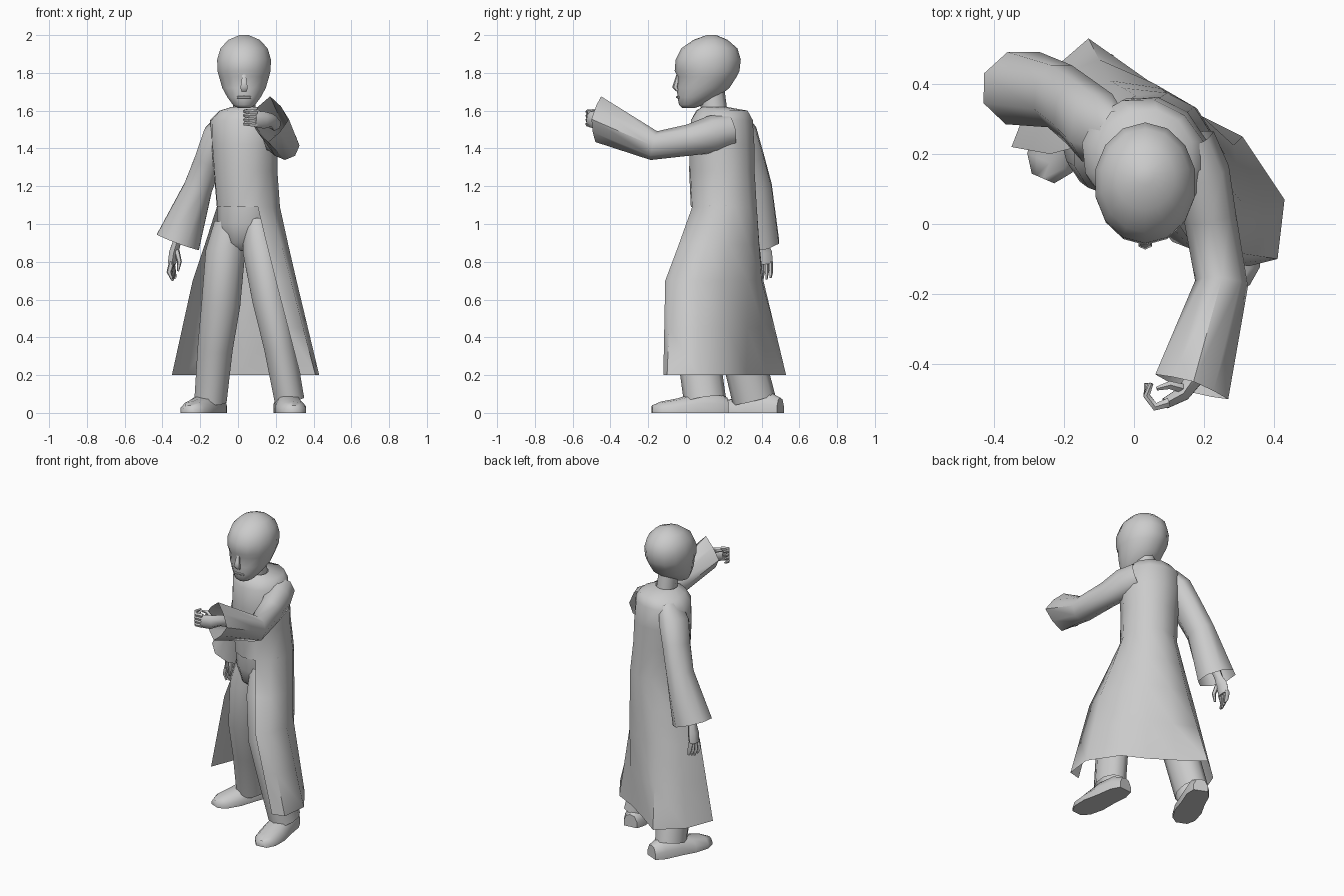
import bpy, math
from mathutils import Vector as V


def loft(name, rings, closed=True, cap0=False, cap1=False):
    """Skin a list of equally sized point rings."""
    n = len(rings[0])
    verts = [tuple(p) for r in rings for p in r]
    faces = []
    for k in range(len(rings) - 1):
        for i in range(n if closed else n - 1):
            j = (i + 1) % n
            faces.append((k*n + i, k*n + j, (k+1)*n + j, (k+1)*n + i))
    if cap0:
        faces.append(tuple(reversed(range(n))))
    if cap1:
        faces.append(tuple(range((len(rings) - 1)*n, len(rings)*n)))
    me = bpy.data.meshes.new(name)
    me.from_pydata(verts, [], faces)
    ob = bpy.data.objects.new(name, me)
    bpy.context.collection.objects.link(ob)
    return ob


def tube(name, stations, sides=8, ref=(0, 0, 1), caps=(True, True), end_n=None, turn=0, pinch=1):
    """Stations are (x, y, z, ru, rv): ru runs along ref, rv across it; pinch squares off the end."""
    c = [V(s[:3]) for s in stations]
    rings = []
    for k, s in enumerate(stations):
        last = k == len(c) - 1
        n = (c[min(k+1, len(c)-1)] - c[max(k-1, 0)]).normalized()
        if end_n and last:
            n = V(end_n).normalized()
        u = (V(ref) - n*V(ref).dot(n)).normalized()
        w = n.cross(u)
        ring = []
        for i in range(sides):
            a = turn + 2*math.pi*i/sides
            f = pinch if last and i % 2 else 1
            ring.append(c[k] + (u*s[3]*math.cos(a) + w*s[4]*math.sin(a))*f)
        rings.append(ring)
    return loft(name, rings, True, *caps)


# Torso axes: the chest is turned toward -x
SIDE, FACE = V((.89, -.45, 0)), V((-.45, -.89, 0))


def body_point(cx, cy, z, a, b, deg):
    t = math.radians(deg)
    return V((cx, cy, z)) + SIDE*a*math.cos(t) + FACE*b*math.sin(t)


# Robe top
torso = [(.035, .15, 1.62, .07, .065), (.035, .19, 1.60, .135, .14), (.03, .19, 1.55, .185, .165),
         (.035, .19, 1.42, .182, .175), (.04, .19, 1.28, .172, .178), (.055, .2, 1.09, .17, .18)]
top = loft("robe", [[body_point(*s, 15 + 30*i) for i in range(12)] for s in torso])

# Robe skirt, open at the front
waist = [body_point(*torso[-1], 45 - 30*i) for i in range(9)]
knee = [(.20, -.11), (.28, -.08), (.31, .06), (.26, .2), (.18, .33),
        (.06, .4), (-.07, .41), (-.19, .33), (-.24, .2)]
hem = [(.33, -.12), (.41, -.1), (.43, .07), (.31, .25), (.17, .32),
       (.02, .42), (-.13, .53), (-.28, .4), (-.35, .22)]
thigh = [V(((w.x + k[0])/2, (w.y + k[1])/2, .89)) for w, k in zip(waist, knee)]
skirt = loft("robe_skirt", [waist, thigh, [V((x, y, .70)) for x, y in knee],
             [V((k[0]*.5 + h[0]*.5, k[1]*.5 + h[1]*.5, .45)) for k, h in zip(knee, hem)],
             [V((x, y, .20)) for x, y in hem]], closed=False)

# Weld the two robe halves at the waist
top.select_set(True)
skirt.select_set(True)
bpy.context.view_layer.objects.active = top
bpy.ops.object.join()
bpy.ops.object.mode_set(mode='EDIT')
bpy.ops.mesh.select_all(action='SELECT')
bpy.ops.mesh.remove_doubles(threshold=.001)
bpy.ops.object.mode_set(mode='OBJECT')

# Trousers
loft("trouser_hips", [[body_point(x, y, z, a, b, 30*i) for i in range(12)] for x, y, z, a, b in
     [(.055, .2, 1.10, .165, .172), (.045, .19, 1.0, .158, .155), (.03, .18, .9, .12, .11),
      (.025, .18, .86, .04, .06)]])
tube("back_leg", [(-.04, .21, 1.0, .11, .09), (-.067, .205, .85, .125, .11), (-.09, .215, .58, .118, .108),
                  (-.12, .29, .35, .112, .098), (-.145, .36, .07, .115, .09)], 10, (0, 1, 0), (False, False))
tube("front_leg", [(.10, .14, 1.0, .11, .08), (.125, .095, .85, .12, .103), (.168, .04, .6, .113, .097),
                   (.22, .06, .35, .111, .087), (.272, .1, .07, .112, .083)], 10, (0, 1, 0), (False, False))


# Shoes with flat soles
def shoe(name, heel, toe):
    h, t = V((*heel, 0)), V((*toe, 0))
    d = t - h
    w = V((-d.y, d.x, 0)).normalized()
    rings = []
    for f, half, high in [(0, .045, .08), (.15, .068, .11), (.42, .072, .11),
                          (.65, .082, .078), (.88, .07, .06), (1, .035, .04)]:
        prof = [(-1, 0), (1, 0), (1, .45), (.6, .9), (0, 1), (-.6, .9), (-1, .45)]
        rings.append([h + d*f + w*half*p + V((0, 0, high*q)) for p, q in prof])
    loft(name, rings, True, True, True)


shoe("back_shoe", (-.1, .50), (-.26, .13))
shoe("front_shoe", (.25, .22), (.295, -.18))

# Sleeves with wide open cuffs
tube("lowered_sleeve", [(-.06, .245, 1.55, .085, .05), (-.105, .275, 1.47, .11, .085), (-.155, .32, 1.34, .102, .08),
                        (-.212, .365, 1.19, .097, .082), (-.318, .388, .905, .112, .128)],
     8, (0, 1, 0), (False, False), turn=math.pi/8)
tube("raised_sleeve", [(.15, .23, 1.495, .09, .085), (.19, .14, 1.475, .10, .085), (.217, .02, 1.445, .083, .075),
                       (.25, -.17, 1.415, .078, .076), (.165, -.465, 1.555, .122, .11)],
     8, (0, 0, 1), (False, False), (-.32, -.94, .13), pinch=.8)

# Lowered hand
tube("lowered_palm", [(-.305, .39, .96, .03, .03), (-.325, .40, .90, .03, .025), (-.34, .41, .85, .045, .028),
                      (-.35, .415, .79, .045, .025)], 6, (0, 1, 0))
for i in range(4):
    y = .382 + .022*i
    tube("lowered_finger", [(-.35, y, .80, .012, .016), (-.365 + .008*i, y + .002, .745, .011, .014),
                            (-.35 + .006*i, y, .70 + .008*abs(i - 1), .006, .007)], 5, (0, 1, 0))
tube("lowered_thumb", [(-.325, .385, .86, .014, .016), (-.31, .37, .80, .012, .013),
                       (-.318, .37, .75, .006, .006)], 5, (0, 1, 0))

# Raised hand, fingers curled
tube("raised_palm", [(.195, -.37, 1.525, .035, .035), (.18, -.43, 1.55, .035, .03), (.14, -.485, 1.55, .045, .024),
                     (.09, -.512, 1.555, .042, .018)], 6)
for i in range(4):
    z = 1.525 + .022*i
    tube("raised_finger", [(.10, -.51, z, .013, .014), (.06, -.522, z + .003, .012, .012),
                           (.036, -.49, z + .006, .011, .01), (.035 + .005*i, -.455, z + .01, .007, .006)], 5)
tube("raised_thumb", [(.14, -.47, 1.57, .015, .014), (.10, -.46, 1.595, .012, .012),
                      (.065, -.47, 1.60, .006, .006)], 5)

# Neck and head: each ring is height, front y, back y, half width
tube("neck", [(.035, .15, 1.60, .068, .06), (.03, .135, 1.70, .07, .057)], 8, (0, 1, 0), (False, False))
rings = []
for z, f, b, w in [(1.615, -.02, .05, .035), (1.63, -.037, .09, .06), (1.67, -.045, .165, .09),
                   (1.72, -.048, .23, .118), (1.78, -.045, .268, .136), (1.81, -.06, .283, .144),
                   (1.87, -.055, .29, .146), (1.93, -.025, .272, .128), (1.975, .04, .22, .085),
                   (2.0, .11, .16, .025)]:
    rings.append([V((.032 + w*math.sin(a), (f+b)/2 - (b-f)/2*math.cos(a), z))
                  for a in (2*math.pi*i/14 for i in range(14))])
loft("head", rings, True, True, True)
tube("nose", [(.032, -.04, 1.80, .008, .01), (.032, -.05, 1.75, .014, .016),
              (.032, -.056, 1.725, .017, .022), (.032, -.045, 1.705, .008, .018)], 6, (0, 1, 0))
tube("lips", [(-.005, -.036, 1.67, .006, .006), (.032, -.044, 1.672, .008, .009),
              (.069, -.036, 1.67, .006, .006)], 6)

# Consistent normals and smooth shading, sharp edges kept
bpy.ops.object.select_all(action='SELECT')
bpy.context.view_layer.objects.active = bpy.data.objects["head"]
bpy.ops.object.mode_set(mode='EDIT')
bpy.ops.mesh.select_all(action='SELECT')
bpy.ops.mesh.normals_make_consistent(inside=False)
bpy.ops.object.mode_set(mode='OBJECT')
bpy.ops.object.shade_smooth_by_angle(angle=math.radians(60))
